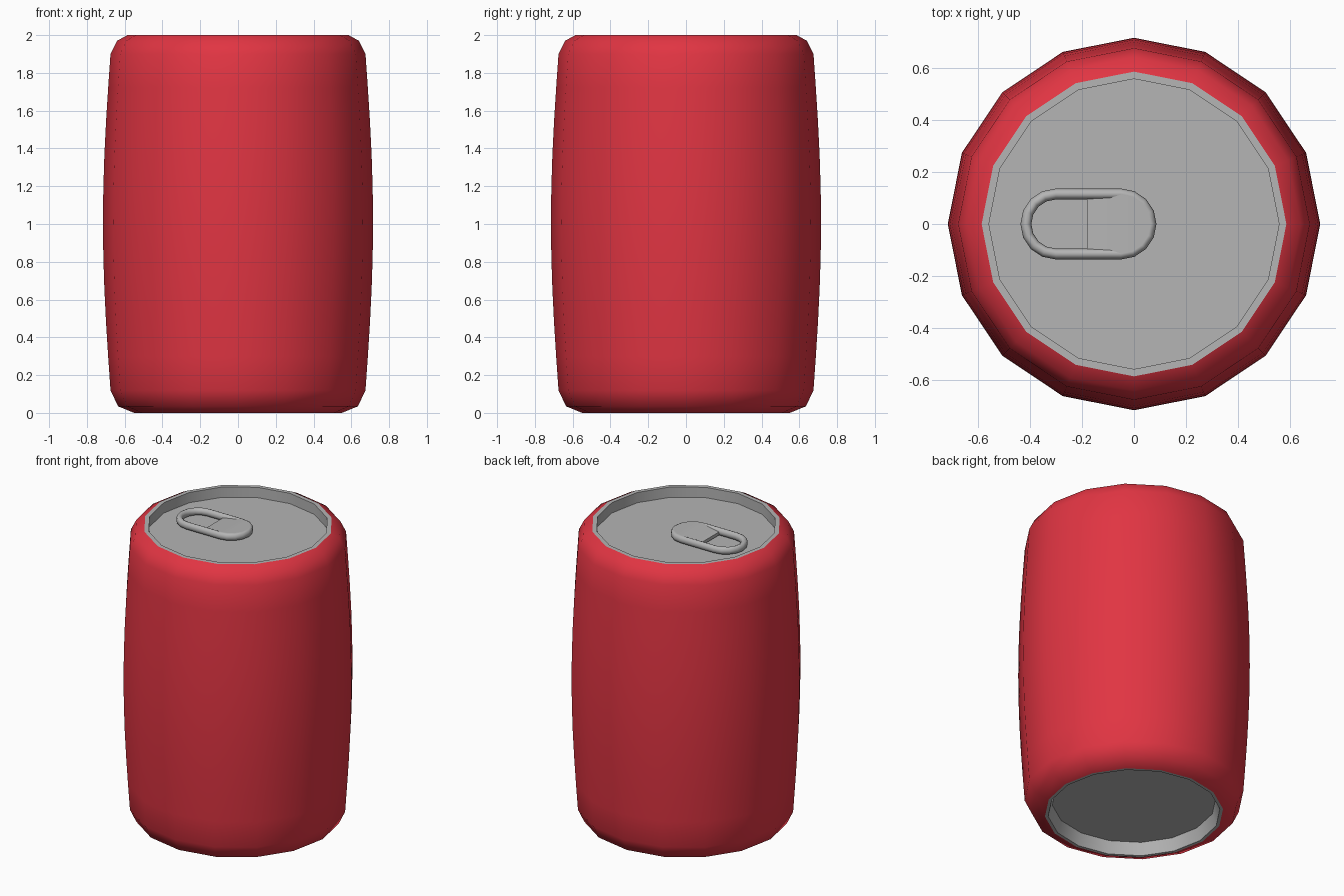
import bpy, bmesh, math
from mathutils import Vector

if "Cube" in bpy.data.objects:
    bpy.data.objects.remove(bpy.data.objects["Cube"])

SIDES = 16


def material(name, rgb):
    m = bpy.data.materials.new(name)
    m.diffuse_color = (*rgb, 1)
    m.use_nodes = True
    m.node_tree.nodes["Principled BSDF"].inputs["Base Color"].default_value = m.diffuse_color
    return m


red = material("red paint", (0.75, 0.035, 0.055))
silver = material("silver metal", (0.46, 0.46, 0.46))


def finish(name, bm, mat, angle):
    bmesh.ops.recalc_face_normals(bm, faces=bm.faces)
    me = bpy.data.meshes.new(name)
    bm.to_mesh(me)
    bm.free()
    ob = bpy.data.objects.new(name, me)
    bpy.context.collection.objects.link(ob)
    me.materials.append(mat)
    bpy.ops.object.select_all(action='DESELECT')
    ob.select_set(True)
    bpy.context.view_layer.objects.active = ob
    bpy.ops.object.shade_smooth_by_angle(angle=math.radians(angle))
    return ob


def lathe(name, profile, mat, angle, cap=False, up=True):
    """Revolve (radius, z) points; optionally close the last ring."""
    bm = bmesh.new()
    rings = [[bm.verts.new((r * math.cos(math.tau * i / SIDES),
                            r * math.sin(math.tau * i / SIDES), z))
              for i in range(SIDES)] for r, z in profile]
    for a, b in zip(rings, rings[1:]):
        for i in range(SIDES):
            j = (i + 1) % SIDES
            bm.faces.new((a[i], a[j], b[j], b[i]))
    if cap:
        bm.faces.new(rings[-1])
    ob = finish(name, bm, mat, angle)
    # open shells: make the normals face the outside of the can
    me = ob.data
    flat = max(me.polygons, key=lambda p: p.area) if cap else None
    if flat and (flat.normal.z > 0) != up:
        me.flip_normals()
    return ob


# Bulging can body with rounded shoulders
side = [(0.675 + 0.04 * math.sin(math.pi * t / 10), 0.12 + 1.78 * t / 10)
        for t in range(11)]
lathe("can_body", [(0.55, 0), (0.635, 0.035)] + side + [(0.64, 1.97), (0.585, 2.0)],
      red, 50)

# Recessed lid and base, each with a thin rim
lathe("lid", [(0.585, 2.0), (0.557, 2.0), (0.557, 1.93)], silver, 40, True, True)
lathe("base", [(0.55, 0), (0.53, 0.0), (0.505, 0.08)], silver, 40, True, False)

# Pull tab outline: a stadium, traced counter-clockwise
Z = 1.957


def stadium(r, n=8):
    pts = []
    for cx, start in ((-0.05, -90), (-0.30, 90)):
        for k in range(n + 1):
            a = math.radians(start + 180 * k / n)
            pts.append((Vector((cx, 0, Z)), Vector((math.cos(a), math.sin(a), 0))))
    return [(c + d * r, d) for c, d in pts]


# Rounded wire edge of the tab
bm = bmesh.new()
path = stadium(0.115)
rings = []
for p, d in path:
    rings.append([bm.verts.new(p + d * 0.021 * math.cos(math.tau * k / 8)
                               + Vector((0, 0, 0.026 * math.sin(math.tau * k / 8))))
                  for k in range(8)])
for i in range(len(rings)):
    a, b = rings[i], rings[(i + 1) % len(rings)]
    for k in range(8):
        m = (k + 1) % 8
        bm.faces.new((a[k], a[m], b[m], b[k]))
finish("tab_rim", bm, silver, 60)

# Solid finger plate that fills the inner half of the tab, rising to its end
bm = bmesh.new()
outline = [p for p, d in stadium(0.115)[:9]]
outline += [Vector((-0.18, 0.115, Z)), Vector((-0.18, -0.115, Z))]
top = [bm.verts.new((p.x, p.y, 1.962 + 0.02 * min(1, (p.x + 0.18) / 0.13)))
       for p in outline]
bottom = [bm.verts.new((p.x, p.y, 1.94)) for p in outline]
bm.faces.new(top)
bm.faces.new(bottom[::-1])
for i in range(len(top)):
    j = (i + 1) % len(top)
    bm.faces.new((bottom[i], bottom[j], top[j], top[i]))
bmesh.ops.connect_verts(bm, verts=[top[0], top[8]])
finish("tab_plate", bm, silver, 40)
